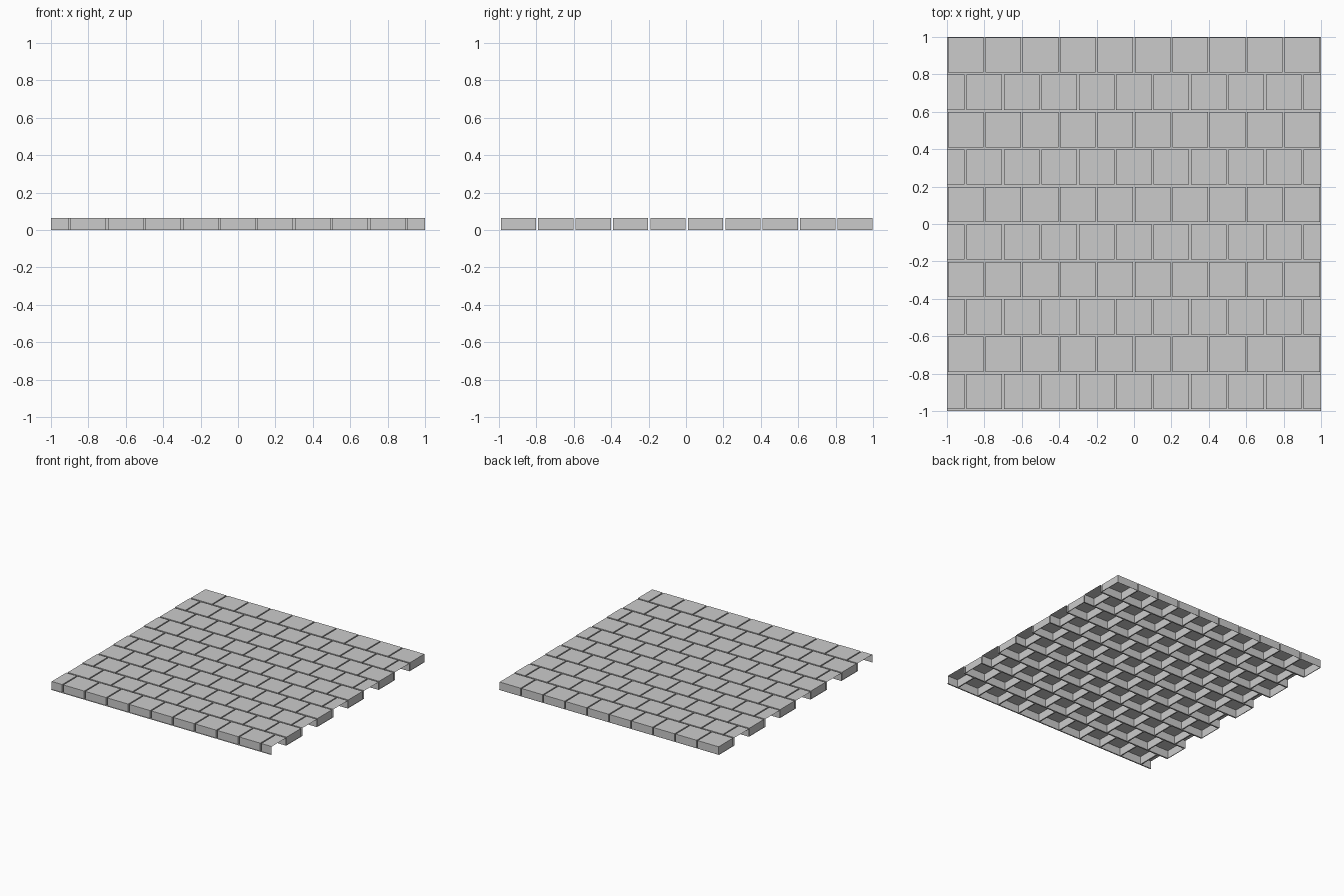
import bpy, bmesh

if "Cube" in bpy.data.objects:
    bpy.data.objects.remove(bpy.data.objects["Cube"])

P = 0.2        # paver pitch
G = 0.005      # half joint width across a row
Y0, Y1 = 0.010, 0.198   # paver front and back inside its row
H = 0.065      # paver height


def make_object(name, build):
    bm = bmesh.new()
    build(bm)
    me = bpy.data.meshes.new(name)
    bm.to_mesh(me)
    bm.free()
    ob = bpy.data.objects.new(name, me)
    bpy.context.collection.objects.link(ob)


def quad(bm, *pts):
    bm.faces.new([bm.verts.new(p) for p in pts])


def flat(bm, x0, x1, y0, y1, z):
    quad(bm, (x0, y0, z), (x1, y0, z), (x1, y1, z), (x0, y1, z))


def paver(bm, x0, x1, y0, y1):
    # hollow shell without a bottom; sides cut by the slab edge stay open
    pts = [(x0, y0), (x1, y0), (x1, y1), (x0, y1)]
    lo = [bm.verts.new((x, y, 0)) for x, y in pts]
    hi = [bm.verts.new((x, y, H)) for x, y in pts]
    bm.faces.new(hi)
    for i in range(4):
        j = (i + 1) % 4
        if i in (1, 3) and abs(pts[i][0]) > 0.999:
            continue
        bm.faces.new((lo[i], lo[j], hi[j], hi[i]))


def row_spans(row):
    # even rows are shifted by half a paver and end in cut halves
    shift = P / 2 if row % 2 == 0 else 0
    n = 11 if shift else 10
    for i in range(n):
        x = -1 - shift + i * P
        yield max(x + G, -1), min(x + P - G, 1)


def build_pavers(bm):
    for r in range(10):
        y = -1 + r * P
        for x0, x1 in row_spans(r):
            paver(bm, x0, x1, y + Y0, y + Y1)


def build_joints(bm):
    for r in range(10):
        y = -1 + r * P
        # long joints in front of and behind the row
        flat(bm, -1, 1, y, y + Y0, 0)
        flat(bm, -1, 1, y + Y1, y + P, 0)
        # short joints between pavers
        edge = -1
        for x0, x1 in list(row_spans(r)) + [(1, 1)]:
            if x0 - edge > 0.001:
                flat(bm, edge, x0, y + Y0, y + Y1, 0)
            edge = x1


make_object("pavers", build_pavers)
make_object("joint_floor", build_joints)
